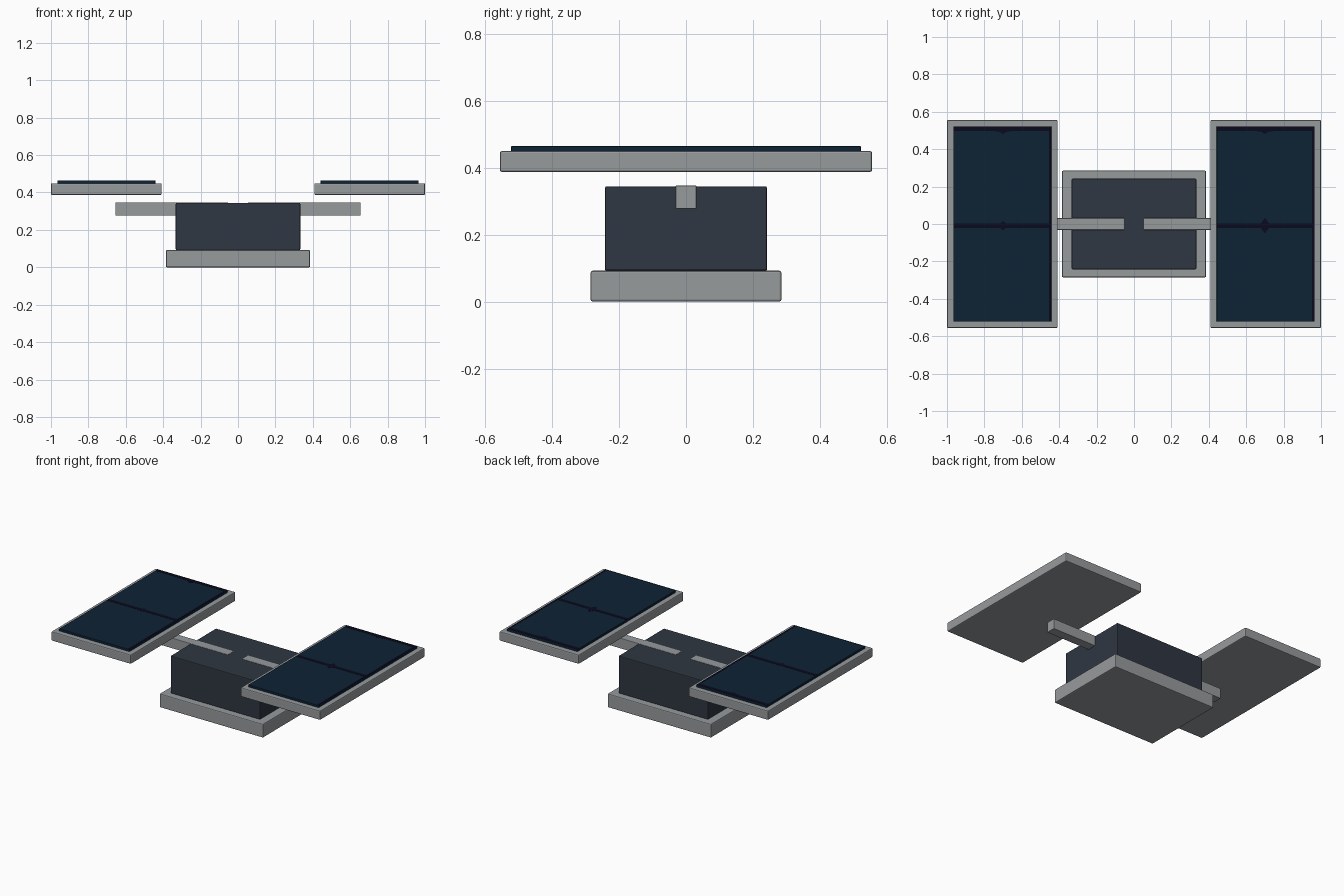
import bpy, bmesh
from mathutils import Vector

cube = bpy.data.objects.get("Cube")
if cube:
    bpy.data.objects.remove(cube, do_unlink=True)


def material(name, rgb):
    m = bpy.data.materials.new(name)
    m.use_nodes = True
    m.diffuse_color = (*rgb, 1)
    m.node_tree.nodes["Principled BSDF"].inputs["Base Color"].default_value = (*rgb, 1)
    return m


grey = material("metal grey", (0.31, 0.325, 0.335))
slate = material("dark slate", (0.028, 0.038, 0.054))
navy = material("panel navy", (0.004, 0.016, 0.035))
black = material("grid line black", (0.003, 0.003, 0.013))


def add_object(name, bm, mat):
    mesh = bpy.data.meshes.new(name)
    bmesh.ops.recalc_face_normals(bm, faces=bm.faces)
    bm.to_mesh(mesh)
    bm.free()
    mesh.materials.append(mat)
    obj = bpy.data.objects.new(name, mesh)
    bpy.context.collection.objects.link(obj)
    return obj


def box(name, low, high, mat, bevel=0.0):
    """Box between two corners, with an optional softened edge."""
    low, high = Vector(low), Vector(high)
    bm = bmesh.new()
    bmesh.ops.create_cube(bm, size=1)
    for v in bm.verts:
        v.co = (low + high) / 2 + v.co * (high - low)
    obj = add_object(name, bm, mat)
    if bevel:
        mod = obj.modifiers.new("soft edges", "BEVEL")
        mod.width = bevel
        mod.segments = 2
    return obj


def star(name, x, y, rx, ry, z, mat):
    """Thin four-pointed mark lying on a panel."""
    k = 0.3
    pts = [(1, 0), (k, k), (0, 1), (-k, k), (-1, 0), (-k, -k), (0, -1), (k, -k)]
    bm = bmesh.new()
    face = bm.faces.new([bm.verts.new((x + a * rx, y + b * ry, z)) for a, b in pts])
    top = bmesh.ops.extrude_face_region(bm, geom=[face])["geom"]
    for v in top:
        if isinstance(v, bmesh.types.BMVert):
            v.co.z += 0.002
    return add_object(name, bm, mat)


# Base plate and body
box("base_plate", (-0.385, -0.285, 0), (0.385, 0.285, 0.092), grey, 0.006)
box("body", (-0.333, -0.242, 0.092), (0.333, 0.242, 0.344), slate, 0.005)

# Arms, panel frames and solar cells on both sides
for side, s in (("left", 1), ("right", -1)):
    def span(a, b):
        return sorted((s * a, s * b))

    x0, x1 = span(0.053, 0.655)
    box(side + "_arm", (x0, -0.031, 0.277), (x1, 0.031, 0.346), grey, 0.002)

    x0, x1 = span(0.408, 1.0)
    box(side + "_panel_frame", (x0, -0.556, 0.387), (x1, 0.556, 0.449), grey, 0.006)

    x0, x1 = span(0.442, 0.965)
    top = 0.464
    box(side + "_solar_cells", (x0, -0.522, 0.445), (x1, 0.522, top), navy, 0.002)

    # Painted grid lines on the cells
    lo, hi = top - 0.001, top + 0.001
    box(side + "_centre_line", (x0 + 0.003, -0.021, lo), (x1 - 0.003, 0.003, hi), black)
    box(side + "_back_line", (x0 + 0.003, 0.498, lo), (x1 - 0.003, 0.52, hi), black)
    box(side + "_edge_line", (x1 - 0.013, -0.52, lo), (x1 - 0.002, 0.52, hi), black)
    star(side + "_centre_mark", s * 0.7, -0.009, 0.07, 0.042 if s > 0 else 0.025, lo, black)
    star(side + "_back_mark", s * 0.7, 0.498, 0.06, 0.018, lo, black)
